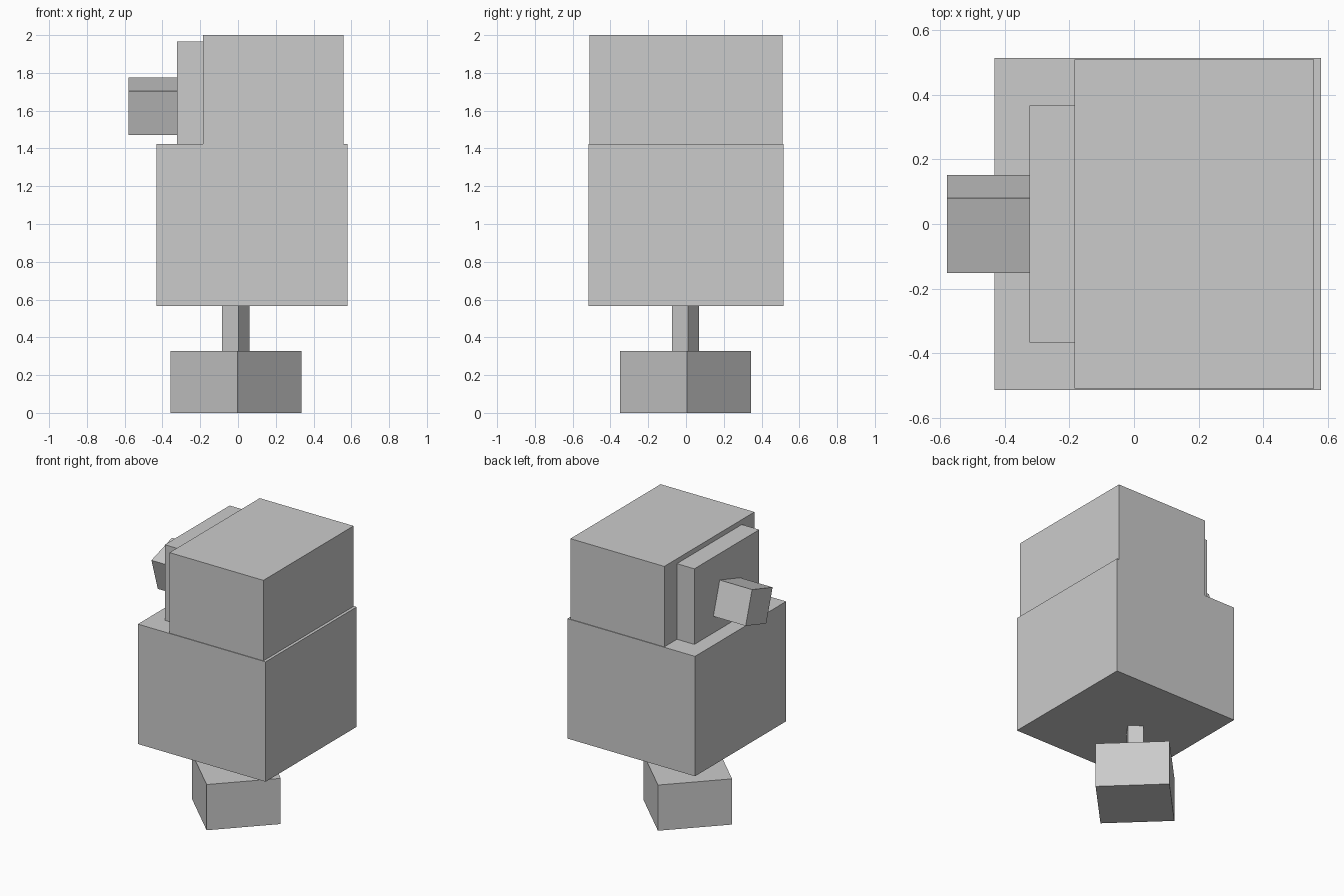
import bpy
from math import radians

cube = bpy.data.objects.get("Cube")
if cube:
    bpy.data.objects.remove(cube, do_unlink=True)

# Single plain grey
grey = bpy.data.materials.new("plain_grey")
grey.use_nodes = True
colour = (0.6, 0.6, 0.6, 1)
grey.diffuse_color = colour
grey.node_tree.nodes["Principled BSDF"].inputs["Base Color"].default_value = colour


def box(name, low, high, turn=(0, 0, 0)):
    """Flat-shaded box spanning low to high, then turned about its centre (degrees)."""
    centre = [(a + b) / 2 for a, b in zip(low, high)]
    bpy.ops.mesh.primitive_cube_add(size=1, location=centre)
    obj = bpy.context.object
    obj.name = name
    obj.scale = [b - a for a, b in zip(low, high)]
    bpy.ops.object.transform_apply(location=False, rotation=False, scale=True)
    obj.rotation_euler = [radians(t) for t in turn]
    obj.data.materials.append(grey)
    return obj


def square_post(name, side, bottom, top, angle):
    """Square upright block on the stand axis."""
    x, y, h = -0.011, -0.003, side / 2
    return box(name, (x - h, y - h, bottom), (x + h, y + h, top), (0, 0, angle))


# Stand, turned roughly corner-on
square_post("base", 0.49, 0, 0.327, 46.2)
square_post("neck", 0.104, 0.327, 0.566, 55)

# Stacked main blocks
box("body", (-0.432, -0.515, 0.566), (0.579, 0.515, 1.424))
box("head", (-0.185, -0.51, 1.424), (0.558, 0.51, 2))

# Side plate with a tilted block sticking out
box("side_plate", (-0.323, -0.367, 1.424), (-0.185, 0.367, 1.965))
box("side_knob", (-0.579, -0.1215, 1.5015), (-0.323, 0.1215, 1.7445), (17.3, 0, 0))
